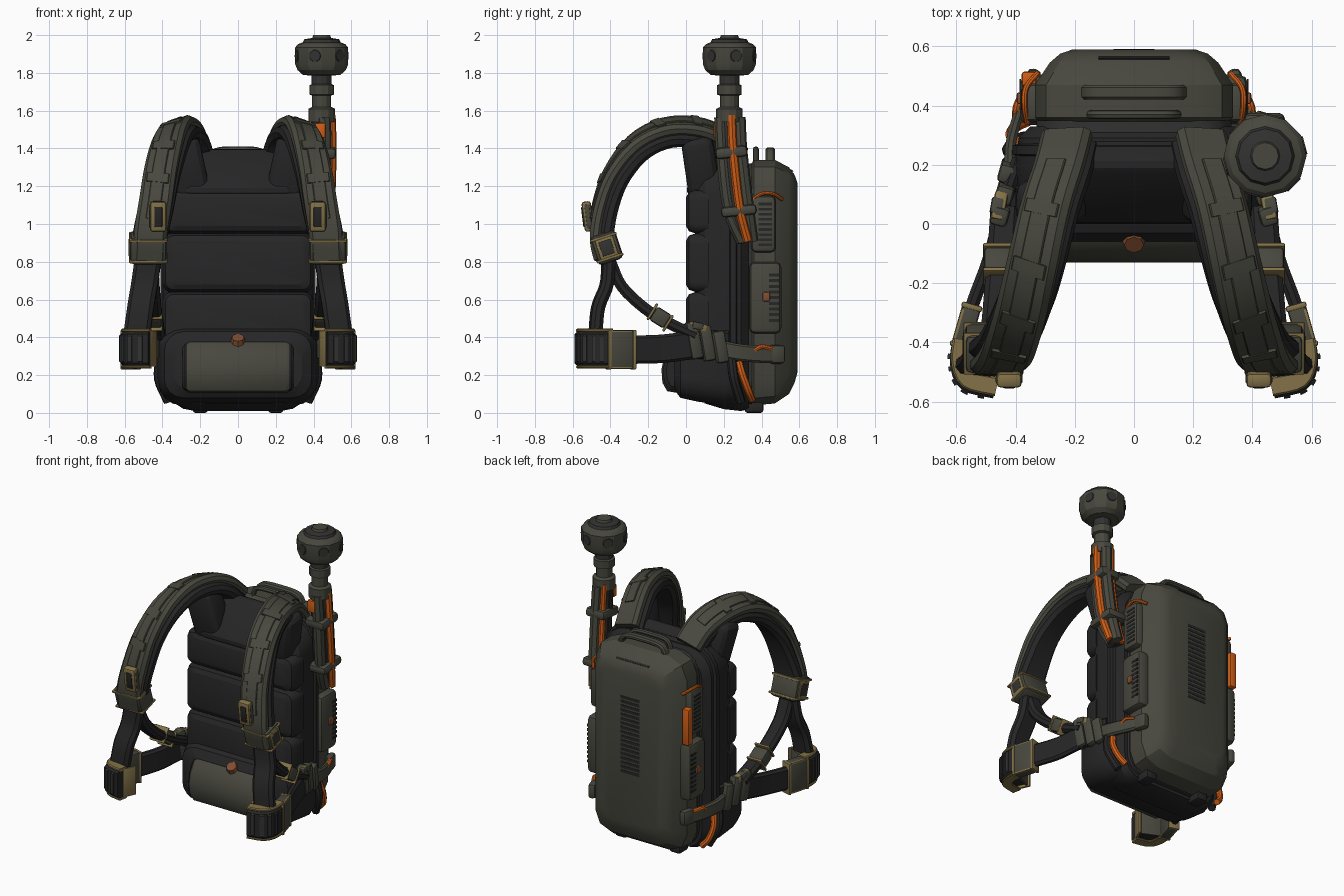
import bpy, bmesh, math
from mathutils import Vector as V, Matrix, Euler

if "Cube" in bpy.data.objects:
    bpy.data.objects.remove(bpy.data.objects["Cube"])

COL = {"olive": (.064, .064, .049), "black_fabric": (.019, .019, .02), "dark_grey": (.032, .032, .031),
       "tan": (.23, .17, .065), "orange": (.62, .11, .008), "rust": (.22, .075, .03)}
MAT = {}
for k, c in COL.items():
    MAT[k] = bpy.data.materials.new(k)
    MAT[k].diffuse_color = (*c, 1)


def finish(name, bm, mats, mirror=False, rule=None):
    bmesh.ops.recalc_face_normals(bm, faces=bm.faces)
    if rule:
        for f in bm.faces:
            f.material_index = rule(f.calc_center_median())
    me = bpy.data.meshes.new(name)
    bm.to_mesh(me)
    bm.free()
    for m in mats.split():
        me.materials.append(MAT[m])
    ob = bpy.data.objects.new(name, me)
    bpy.context.collection.objects.link(ob)
    if mirror:
        ob.modifiers.new("mirror", 'MIRROR')
    return ob


def box(name, c, s, mat, bev=.015, rot=(0, 0, 0), mirror=False, seg=2):
    bm = bmesh.new()
    bmesh.ops.create_cube(bm, size=1)
    bmesh.ops.scale(bm, vec=s, verts=bm.verts)
    if bev:
        bmesh.ops.bevel(bm, geom=bm.edges[:], offset=bev, segments=seg, affect='EDGES', profile=.5)
    R = Euler([math.radians(a) for a in rot]).to_matrix().to_4x4()
    bmesh.ops.transform(bm, matrix=Matrix.Translation(c) @ R, verts=bm.verts)
    return finish(name, bm, mat, mirror)


def skin(name, rings, mat, mirror=False, rule=None):
    bm = bmesh.new()
    vs = [[bm.verts.new(p) for p in r] for r in rings]
    n = len(vs[0])
    for a, b in zip(vs, vs[1:]):
        for i in range(n):
            bm.faces.new((a[i], a[(i + 1) % n], b[(i + 1) % n], b[i]))
    bm.faces.new(vs[0])
    bm.faces.new(vs[-1])
    return finish(name, bm, mat, mirror, rule)


def loft(name, secs, mat, n=4):
    """Rounded rectangles (y, half width, z0, z1, corner) stacked along y."""
    rings = []
    for y, w, z0, z1, c in secs:
        ring = []
        for q, (x, z) in enumerate(((w - c, z1 - c), (c - w, z1 - c), (c - w, z0 + c), (w - c, z0 + c))):
            for i in range(n + 1):
                a = math.pi / 2 * (q + i / n)
                ring.append((x + c * math.cos(a), y, z + c * math.sin(a)))
        rings.append(ring)
    return skin(name, rings, mat)


def smooth(pts, k=4):
    p = [V(a) for a in pts]
    p = [2 * p[0] - p[1]] + p + [2 * p[-1] - p[-2]]
    out = []
    for a, b, c, d in zip(p, p[1:], p[2:], p[3:]):
        for i in range(k):
            t = i / k
            out.append(.5 * (2 * b + (c - a) * t + (2 * a - 5 * b + 4 * c - d) * t * t + (3 * b - a - 3 * c + d) * t ** 3))
    return out + [p[-2]]


def sweep(name, pts, sec, side, mat, mirror=False, k=4, span=(0, 1)):
    """Sweep a section (across, outward) along a smoothed path."""
    p = smooth(pts, k)
    m = len(p) - 1
    rings = []
    for i in range(round(span[0] * m), round(span[1] * m) + 1):
        t = (p[min(i + 1, m)] - p[max(i - 1, 0)]).normalized()
        s = V(side)
        s = (s - t * s.dot(t)).normalized()
        nrm = t.cross(s)
        rings.append([p[i] + s * a + nrm * b for a, b in sec])
    return skin(name, rings, mat, mirror)


def flat(w, t, off=0):
    c = min(w, t) * .3
    w, t = w / 2, t / 2
    return [(a, b + off) for a, b in ((w, c - t), (w, t - c), (w - c, t), (c - w, t),
                                      (-w, t - c), (-w, c - t), (c - w, -t), (w - c, -t))]


def tube(name, pts, r, mat, mirror=False, n=8, side=(1, .1, 0)):
    sec = [(r * math.cos(i * 2 * math.pi / n), r * math.sin(i * 2 * math.pi / n)) for i in range(n)]
    return sweep(name, pts, sec, side, mat, mirror)


# Hard rear case, seam and soft inner body
loft("rear_case", [(.34, .31, .06, 1.31, .12), (.36, .335, .04, 1.34, .13), (.47, .335, .05, 1.34, .13),
                   (.545, .285, .1, 1.3, .11), (.575, .25, .16, 1.26, .09), (.589, .21, .21, 1.22, .07)], "olive", 2)
loft("case_seam", [(.31, .33, .04, 1.32, .13), (.35, .33, .04, 1.32, .13)], "dark_grey")
loft("soft_body", [(.06, .36, .1, 1.25, .12), (.1, .39, .05, 1.3, .15), (.2, .4, .02, 1.34, .16),
                   (.29, .39, .01, 1.34, .16), (.33, .35, .02, 1.3, .14)], "black_fabric")
loft("body_frame", [(.225, .38, .03, 1.34, .17), (.235, .41, .02, 1.36, .18), (.265, .41, .02, 1.36, .18),
                    (.275, .38, .03, 1.34, .17)], "black_fabric")
box("foot", (.2, .36, .03), (.08, .1, .06), "black_fabric", mirror=True)

# Quilted back padding
for i, (z0, z1) in enumerate(((.36, .64), (.64, .95), (.95, 1.18))):
    loft(f"back_pad_{i}", [(.12, .4, z0, z1, .05), (.05, .4, z0, z1, .05), (.015, .385, z0 + .012, z1 - .012, .045),
                           (0, .35, z0 + .04, z1 - .04, .03)], "black_fabric")
box("top_pad", (0, .145, 1.25), (.6, .14, .32), "black_fabric", .045, (-42, 0, 0), seg=3)
box("strap_root_pad", (.275, .08, 1.3), (.2, .17, .34), "black_fabric", .05, (8, 12, 0), True, 3)

# Hip pad and lumbar roll with its knob
loft("hip_pad", [(-.06, .34, .12, .38, .09), (-.03, .39, .08, .43, .1), (.06, .425, .06, .47, .12),
                 (.2, .42, .04, .46, .12), (.26, .4, .04, .44, .12)], "black_fabric")
ROLL = [(.05, .415), (-.025, .4), (-.075, .365), (-.115, .3), (-.13, .23), (-.125, .16), (-.1, .115), (.05, .09)]
for name, ends, mat in (("lumbar_roll", ((-.27, .95), (-.255, 1), (.255, 1), (.27, .95)), "olive"),
                        ("lumbar_end", ((-.295, .8), (-.28, .93), (.28, .93), (.295, .8)), "black_fabric")):
    skin(name, [[(x, y * s, .25 + (z - .25) * s) for y, z in ROLL] for x, s in ends], mat)
bm = bmesh.new()
bmesh.ops.create_cone(bm, cap_ends=True, segments=8, radius1=.042, radius2=.033, depth=.035,
                      matrix=Matrix.Translation((0, -.06, .385)) @ Matrix.Rotation(.65, 4, 'X'))
finish("lumbar_knob", bm, "rust")

# Shoulder straps: olive outer shell, black lining, raised webbing and patches
ARC = [(.22, .28, 1.34), (.245, .18, 1.435), (.285, .06, 1.485), (.325, -.1, 1.485), (.365, -.25, 1.41),
       (.405, -.365, 1.265), (.435, -.425, 1.1), (.465, -.445, .94), (.475, -.42, .82)]
BANK = (1, 0, -.36)
sweep("strap_shell", ARC, flat(.175, .065, .03), BANK, "olive", True)
sweep("strap_lining", ARC, flat(.185, .075, -.028), BANK, "black_fabric", True)
sweep("strap_webbing", ARC, flat(.07, .012, .064), BANK, "olive", True, span=(.12, .8))
for i, a in enumerate((.25, .39, .52, .65)):
    sweep(f"strap_patch_{i}", ARC, flat(.12, .012, .066), BANK, "olive", True, 12, (a, a + .03))
box("strap_anchor", (.235, .25, 1.405), (.08, .05, .03), "tan", .008, (-45, 0, 0), True)

# Strap adjusters
box("strap_frame", (.422, -.52, 1.04), (.085, .05, .16), "tan", .014, (7, 0, 0), True)
box("strap_frame_side", (.422, -.518, 1.04), (.092, .03, .13), "olive", .008, (7, 0, 0), True)
box("strap_frame_inset", (.422, -.523, 1.04), (.045, .054, .11), "black_fabric", .008, (7, 0, 0), True)
box("strap_sleeve", (.475, -.42, .875), (.195, .14, .16), "olive", .025, (18, 0, 0), True)
for z, y in ((.93, -.438), (.82, -.402)):
    box("sleeve_rim", (.475, y, z), (.203, .148, .014), "tan", .005, (18, 0, 0), True)
box("sleeve_side_clip", (.565, -.42, .875), (.024, .1, .11), "tan", .008, (18, 0, 0), True)
box("sleeve_side_core", (.568, -.42, .875), (.024, .07, .08), "dark_grey", .006, (18, 0, 0), True)

# Lower webbing from the sleeves
sweep("lower_strap", [(.475, -.41, .82), (.495, -.42, .68), (.515, -.465, .56), (.535, -.48, .42)],
      flat(.14, .065), (1, .1, 0), "black_fabric", True)
REAR = [(.47, -.4, .8), (.465, -.34, .67), (.455, -.22, .555), (.445, -.1, .48), (.435, .05, .41)]
sweep("rear_strap", REAR, flat(.1, .06), (1, 0, 0), "black_fabric", True)
box("rear_strap_buckle", (.455, -.135, .505), (.105, .09, .085), "olive", .015, (-32, 0, 0), True)
for y, z in ((-.178, .535), (-.095, .475)):
    box("rear_buckle_rim", (.455, y, z), (.11, .014, .1), "tan", .005, (-32, 0, 0), True)

# Waist belt with front buckles
BELT = [(.39, .22, .36), (.445, .05, .36), (.49, -.12, .34), (.545, -.27, .335), (.585, -.41, .335)]
sweep("waist_belt", BELT, flat(.15, .045), (0, 0, 1), "black_fabric", True)
TIP = [(.585, -.4, .34), (.592, -.47, .34), (.565, -.535, .34), (.47, -.56, .34)]
sweep("belt_tip", TIP, flat(.19, .06), (0, 0, 1), "black_fabric", True)
for i in range(5):
    a = .2 + i * .16
    sweep("tip_rib", TIP, flat(.18, .075), (0, 0, 1), "dark_grey", True, 10, (a, a + .07))
for z, t in ((.437, .02), (.243, .014)):
    sweep("tip_rim", [V((-.006, .01, z - .34)) + V(p) for p in TIP], flat(t, .065), (0, 0, 1), "tan", True)
box("tip_cover", (.525, -.48, .345), (.13, .09, .18), "black_fabric", .015, (0, 0, 25), True)
box("tip_back_plate", (.505, -.445, .34), (.12, .015, .19), "olive", .005, (0, 0, 25), True)
box("tip_inner_edge", (.452, -.5, .34), (.016, .09, .19), "tan", .005, (0, 0, 25), True)
box("belt_buckle", (.567, -.345, .335), (.065, .14, .205), "olive", .012, (0, 0, 16), True)
for x, y in ((.548, -.28), (.587, -.41)):
    box("belt_buckle_end", (x, y, .335), (.072, .02, .21), "tan", .007, (0, 0, 16), True)
for z in (.24, .43):
    box("belt_buckle_edge", (.59, -.35, z), (.022, .13, .014), "tan", .004, (0, 0, 16), True)

# Hip cuffs, tan clip and the strap to the case
for i, (x, y, z, h) in enumerate(((.45, .04, .385, .2), (.435, .11, .37, .19), (.425, .18, .35, .17))):
    box(f"hip_cuff_{i}", (x, y, z), (.06, .065, h), "olive", .015, (10, 0, 16), True)
box("hip_clip", (.455, .06, .455), (.045, .1, .045), "tan", .01, (-12, 0, 10), True)
box("hip_clip_core", (.462, .06, .46), (.045, .06, .04), "olive", .01, (-12, 0, 10), True)
sweep("case_strap", [(.42, .18, .34), (.415, .28, .32), (.38, .4, .31), (.335, .5, .31)],
      flat(.09, .035), (0, 0, 1), "olive", True)
box("case_strap_lug", (.345, .48, .31), (.05, .09, .1), "olive", .02, (0, 0, 15), True)

# Case pockets, vents and orange accents
box("lower_pocket", (.335, .42, .61), (.1, .17, .38), "olive", .03, mirror=True)
box("upper_pocket", (.335, .41, 1.0), (.09, .13, .3), "olive", .025, mirror=True)
for i in range(9):
    box("pocket_slit", (.384, .465, .49 + i * .03), (.006, .05, .016), "black_fabric", 0, mirror=True)
    box("upper_slit", (.379, .42, .89 + i * .027), (.006, .07, .014), "black_fabric", 0, mirror=True)
box("pocket_latch", (.384, .425, .615), (.025, .04, .05), "rust", .008, mirror=True)
box("side_handle", (-.355, .49, .92), (.05, .05, .24), "orange", .01)
tube("upper_cord", [(.325, .51, 1.13), (.365, .46, 1.16), (.37, .4, 1.16), (.36, .34, 1.12)], .01, "orange", True)
tube("lower_cord", [(.4, .28, .27), (.415, .3, .2), (.4, .33, .12), (.36, .35, .07)], .02, "orange", True)
tube("lower_hose", [(.41, .24, .3), (.42, .255, .18), (.37, .29, .06)], .025, "black_fabric", True)
tube("hip_cord", [(.4, .36, .33), (.395, .4, .35), (.37, .45, .34)], .013, "orange", True)
for i in range(18):
    box("rear_grille_slit", (0, .587, .55 + i * .029), (.14, .008, .018), "black_fabric", 0)
box("top_slot", (0, .562, 1.282), (.24, .006, .012), "black_fabric", 0, (40, 0, 0))

# Carry handles
tube("front_handle", [(-.15, .37, 1.32), (-.12, .37, 1.385), (0, .37, 1.395), (.12, .37, 1.385), (.15, .37, 1.32)],
     .016, "olive", side=(0, 1, 0))
sweep("rear_handle", [(-.17, .445, 1.32), (-.13, .445, 1.38), (0, .445, 1.39), (.13, .445, 1.38), (.17, .445, 1.32)],
      flat(.05, .03), (0, 1, 0), "olive")

# Sensor mast: turned head, collars and studs
C = V((.443, .23, 0))
PROF = [(.001, 2.0), (.045, 2.0), (.05, 1.985), (.092, 1.978), (.1, 1.962), (.125, 1.952), (.14, 1.935), (.14, 1.845),
        (.128, 1.815), (.1, 1.79), (.053, 1.785), (.053, 1.74), (.065, 1.735), (.065, 1.685), (.05, 1.68),
        (.05, 1.62), (.07, 1.61), (.07, 1.54)]


def head_rule(c):
    r = math.hypot(c.x - C.x, c.y - C.y)
    return 1 if (c.z > 1.96 and r > .049) or 1.74 < c.z < 1.785 and r < .056 else 0


skin("mast_head", [[C + V((r * math.cos(a), r * math.sin(a), z)) for a in [i * math.pi / 6 for i in range(12)]]
                   for r, z in PROF], "olive dark_grey", rule=head_rule)
for i in range(6):
    bm = bmesh.new()
    a = i * math.pi / 3 + math.pi / 12
    M = Matrix.Translation(C + V((0, 0, 1.89))) @ Matrix.Rotation(a, 4, 'Z') @ Matrix.Translation((.133, 0, 0))
    bmesh.ops.create_cone(bm, cap_ends=True, segments=10, radius1=.036, radius2=.03, depth=.014,
                          matrix=M @ Matrix.Rotation(math.pi / 2, 4, 'Y'))
    finish("head_stud", bm, "dark_grey")

# Mast lower bundle: hoses, orange cables and clamps
for name, dx, dy, r, m in (("mast_core", 0, 0, .05, "dark_grey"), ("front_hose", .01, -.05, .036, "olive"),
                           ("rear_hose", .01, .045, .036, "olive"), ("orange_cable", .048, .005, .024, "orange"),
                           ("inner_hose", -.03, -.02, .03, "black_fabric"),
                           ("rear_cable", -.035, .04, .019, "orange")):
    tube(name, [(.445 + dx, .235 + dy, 1.6 - r), (.45 + dx, .245 + dy, 1.38), (.44 + dx, .28 + dy, 1.08),
                (.415 + dx, .325 + dy * .5, .91)], r, m)
box("cable_window", (.435, .165, 1.495), (.055, .04, .08), "orange", .008)
box("mast_clamp_upper", (.45, .24, 1.38), (.14, .17, .06), "olive", .02, (6, 0, 0))
box("mast_clamp_lower", (.44, .28, 1.07), (.14, .19, .055), "olive", .02, (6, 0, 0))
box("clamp_bracket", (.37, .29, 1.07), (.1, .1, .04), "dark_grey", .01)

# Smooth shading with sharp edges kept
bpy.ops.object.select_all(action='SELECT')
bpy.context.view_layer.objects.active = bpy.context.selected_objects[0]
bpy.ops.object.shade_smooth_by_angle(angle=math.radians(25))

for m in bpy.data.materials:
    if m.users and not m.is_grease_pencil:
        m.use_nodes = True
        m.node_tree.nodes["Principled BSDF"].inputs["Base Color"].default_value = m.diffuse_color
